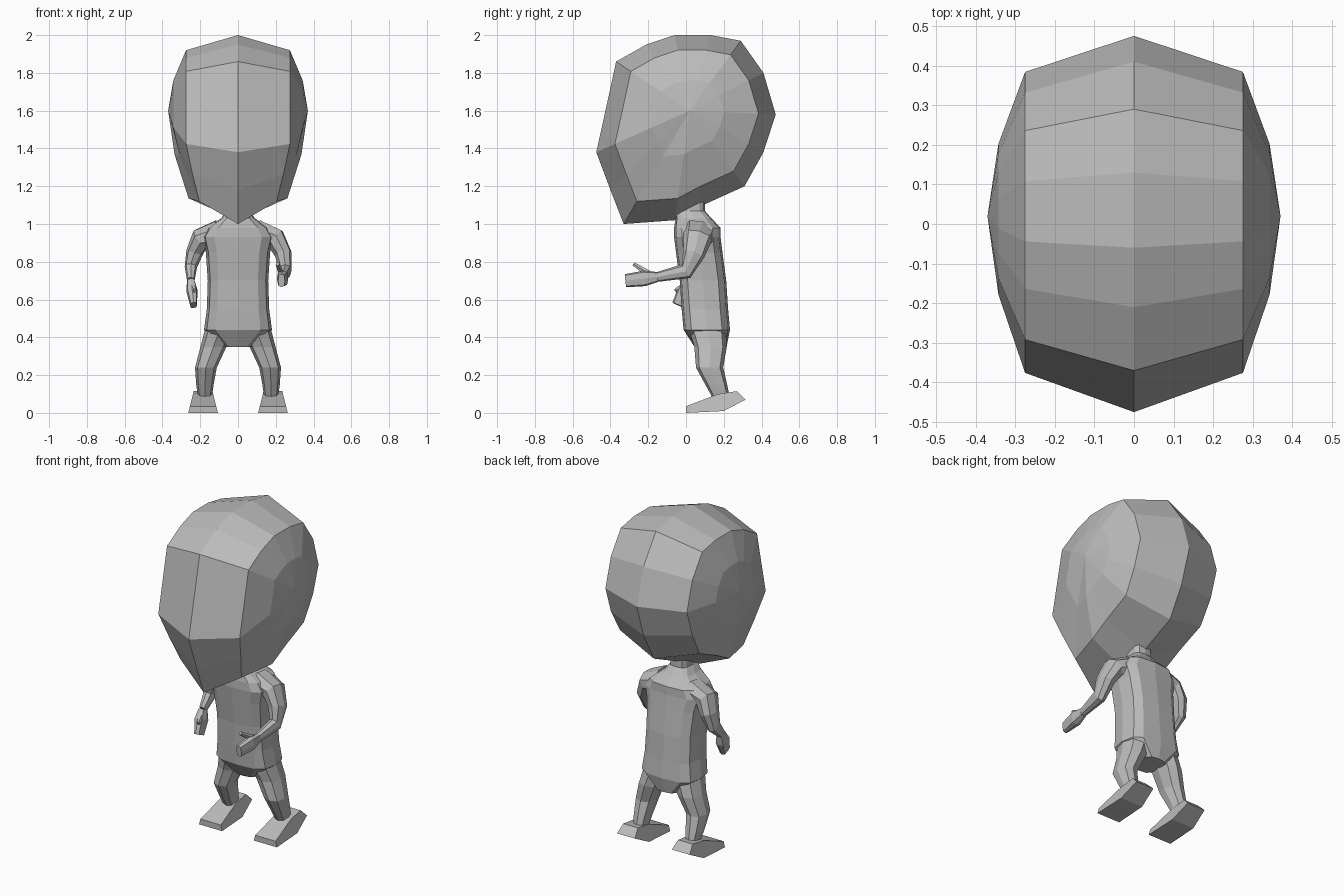
import bpy, bmesh
from math import cos, sin, tau, copysign
from mathutils import Vector

default_cube = bpy.data.objects.get("Cube")
if default_cube:
    bpy.data.objects.remove(default_cube)

colour = (.5, .5, .5, 1)
grey = bpy.data.materials.new("plain grey")
grey.use_nodes = True
grey.diffuse_color = colour
grey.node_tree.nodes["Principled BSDF"].inputs["Base Color"].default_value = colour


def finish(name, bm):
    bmesh.ops.recalc_face_normals(bm, faces=bm.faces)
    mesh = bpy.data.meshes.new(name)
    bm.to_mesh(mesh)
    bm.free()
    mesh.materials.append(grey)
    part = bpy.data.objects.new(name, mesh)
    bpy.context.collection.objects.link(part)


def bridge(bm, first, second):
    for i in range(len(first)):
        bm.faces.new((first[i - 1], first[i], second[i], second[i - 1]))


def loft(name, centres, widths, depths, sides, boxiness, axis=None):
    """Skin rounded-box rings along a path; a given axis keeps all rings parallel."""
    bm = bmesh.new()
    rings = []
    last = len(centres) - 1
    for i, centre in enumerate(centres):
        along = axis or (centres[min(i + 1, last)] - centres[max(i - 1, 0)]).normalized()
        across = (Vector((1, 0, 0)) - along * along.x).normalized()
        up = along.cross(across)
        ring = []
        for k in range(sides):
            c, s = cos(tau * k / sides), sin(tau * k / sides)
            offset_x = across * widths[i] * copysign(abs(c) ** boxiness, c)
            offset_y = up * depths[i] * copysign(abs(s) ** boxiness, s)
            ring.append(bm.verts.new(centre + offset_x + offset_y))
        rings.append(ring)
    for lower, upper in zip(rings, rings[1:]):
        bridge(bm, lower, upper)
    bm.faces.new(rings[0])
    bm.faces.new(rings[-1])
    finish(name, bm)


def limb(name, path, start, end, flatness, sides=8, boxiness=.8, axis=None):
    """Loft whose half width tapers evenly from start to end."""
    centres = [Vector(p) for p in path]
    last = len(path) - 1
    widths = [start + (end - start) * i / last for i in range(len(path))]
    depths = [width * flatness for width in widths]
    loft(name, centres, widths, depths, sides, boxiness, axis)


def build_head():
    # Centre profile as (y, z), starting at the chin and rising over the brow
    profile = [(-.33, 1), (-.4, 1.18), (-.475, 1.38), (-.42, 1.63), (-.37, 1.86),
               (-.21, 1.95), (-.06, 2), (.13, 2), (.29, 1.97), (.41, 1.8),
               (.475, 1.58), (.41, 1.38), (.31, 1.2), (.09, 1.1), (-.06, 1.02)]
    hub = Vector((.37, .02, 1.6))
    bm = bmesh.new()
    middle = [bm.verts.new((0, y, z)) for y, z in profile]
    for side in (1, -1):
        cheek, dome = [], []
        for y, z in profile:
            # The cheek ring shrinks toward the hub and narrows at the jaw
            edge = Vector((0, y, z)).lerp(hub, .2)
            jaw_slope = .25 if edge.y < -.2 else .05
            edge.x = .275 - jaw_slope * max(0, 1.4 - edge.z)
            # The dome ring bulges beyond the straight line to the hub
            bulge = edge.lerp(hub, .5)
            bulge.x += .02
            for ring, point in ((cheek, edge), (dome, bulge)):
                ring.append(bm.verts.new((side * point.x, point.y, point.z)))
        bridge(bm, middle, cheek)
        bridge(bm, cheek, dome)
        tip = bm.verts.new((side * hub.x, hub.y, hub.z))
        for i in range(len(dome)):
            bm.faces.new((dome[i - 1], dome[i], tip))
    finish("head", bm)


def build_torso():
    # Height, depth position and half width, from crotch to neck
    levels = [(.35, .13, .07), (.44, .11, .18), (.55, .1, .165), (.7, .09, .16),
              (.85, .07, .17), (.93, .06, .19), (.98, .06, .16), (1.03, .04, .09),
              (1.07, .02, .06), (1.16, .02, .06)]
    centres = [Vector((0, y, z)) for z, y, width in levels]
    widths = [width for z, y, width in levels]
    depths = [min(.123, .05 + width / 2) for width in widths]
    loft("torso", centres, widths, depths, 12, .6, Vector((0, 0, 1)))


def build_foot(name, side):
    # Side outline of a foot with lifted heel, narrower toward the top
    outline = [(0, 0), (0, .035), (.17, .1), (.27, .115), (.315, .07), (.2, .01)]
    bm = bmesh.new()
    walls = []
    for edge in (1, -1):
        walls.append([bm.verts.new((side * .185 + edge * (.078 - z / 4), y, z)) for y, z in outline])
    bridge(bm, *walls)
    for wall in walls:
        bm.faces.new(wall)
    finish(name, bm)


def build_arm(word, path, reach, thumb):
    """Arm along a path, then a mitten hand along reach and a thumb along its own vector."""
    limb(word + "_arm", path, .07, .02, 1.3)
    wrist, reach, thumb = Vector(path[-1]), Vector(reach), Vector(thumb)
    palm = [wrist, wrist + reach * .4, wrist + reach]
    loft(word + "_hand", palm, [.02, .03, .018], [.026, .041, .035], 8, .6)
    root = wrist + reach * .1
    limb(word + "_thumb", [root, root + thumb * .6, root + thumb], .018, .01, 1.1, 6)


build_head()
build_torso()
for word, s in (("left", 1), ("right", -1)):
    leg = [(s * .09, .11, .46), (s * .13, .13, .35), (s * .17, .125, .24),
           (s * .175, .16, .15), (s * .175, .19, .07)]
    limb(word + "_leg", leg, .08, .035, 1.25, axis=Vector((0, 0, 1)))
    build_foot(word + "_foot", s)

# Left arm bends forward, right arm hangs with the elbow back
build_arm("left", [(.1, .07, .95), (.2, .06, .92), (.24, .04, .84), (.25, 0, .75), (.24, -.15, .72)],
          (-.01, -.17, -.02), (-.03, -.11, .07))
build_arm("right", [(-.1, .07, .95), (-.2, .08, .92), (-.23, .1, .85), (-.25, .09, .77), (-.25, .02, .7)],
          (.015, -.06, -.13), (.02, -.07, -.04))
